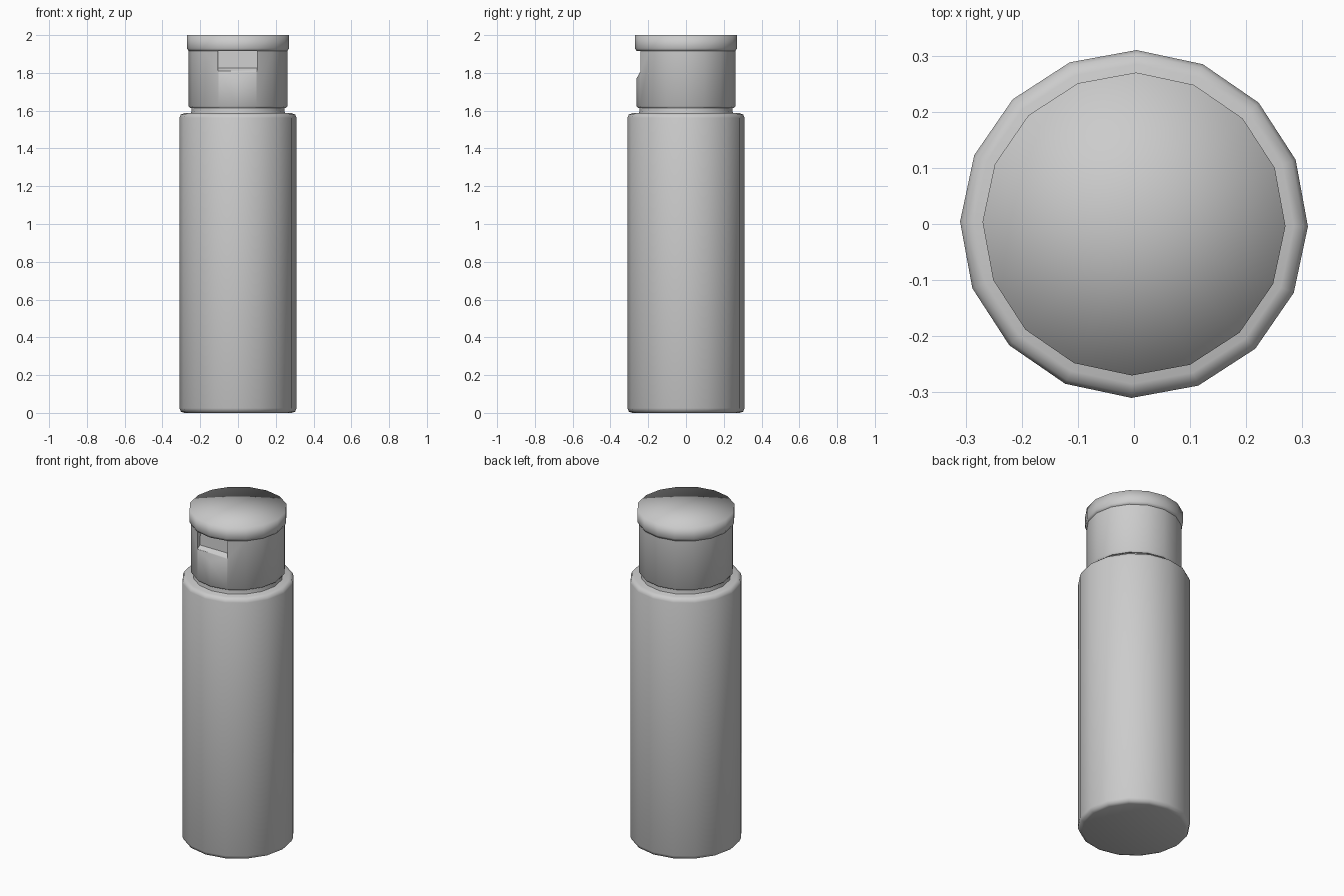
import bpy, bmesh, math

if "Cube" in bpy.data.objects:
    bpy.data.objects.remove(bpy.data.objects["Cube"])

SIDES = 16
TURN = math.radians(-0.8)


def lathe(name, profile):
    """Closed solid of revolution from (radius, z) points, bottom to top."""
    bm = bmesh.new()
    rings = []
    for r, z in profile:
        if r == 0:
            rings.append([bm.verts.new((0, 0, z))] * SIDES)
        else:
            rings.append([bm.verts.new((r * math.cos(TURN + math.tau * i / SIDES),
                                        r * math.sin(TURN + math.tau * i / SIDES), z))
                          for i in range(SIDES)])
    for lo, hi in zip(rings, rings[1:]):
        for i in range(SIDES):
            j = (i + 1) % SIDES
            corners = list(dict.fromkeys([lo[i], lo[j], hi[j], hi[i]]))
            bm.faces.new(corners)
    return finish(name, bm)


def finish(name, bm):
    bmesh.ops.recalc_face_normals(bm, faces=bm.faces[:])
    mesh = bpy.data.meshes.new(name)
    bm.to_mesh(mesh)
    bm.free()
    obj = bpy.data.objects.new(name, mesh)
    bpy.context.collection.objects.link(obj)
    return obj


def smooth(obj, degrees):
    bpy.ops.object.select_all(action='DESELECT')
    obj.select_set(True)
    bpy.context.view_layer.objects.active = obj
    bpy.ops.object.shade_smooth_by_angle(angle=math.radians(degrees))


# Bottle body with softened base and shoulder
body = lathe("bottle_body", [(0, 0), (0.285, 0), (0.303, 0.007), (0.31, 0.025),
                             (0.31, 1.562), (0.303, 1.579), (0.285, 1.587), (0, 1.587)])
smooth(body, 60)

# Narrow neck below the cap
neck = lathe("neck", [(0, 1.58), (0.25, 1.58), (0.246, 1.6), (0.246, 1.63), (0, 1.63)])
smooth(neck, 60)

# Cap base
cap = lathe("cap_base", [(0, 1.615), (0.255, 1.615), (0.262, 1.625),
                         (0.262, 1.925), (0, 1.925)])

# Thumb notch cutter: a prism with a sloping floor at the front
bm = bmesh.new()
side = [(-0.35, 1.77), (-0.262, 1.77), (-0.24, 1.81), (-0.215, 1.825),
        (-0.21, 1.918), (-0.35, 1.918)]
face = bm.faces.new([bm.verts.new((-0.105, y, z)) for y, z in side])
new = bmesh.ops.extrude_face_region(bm, geom=[face])["geom"]
bmesh.ops.translate(bm, vec=(0.205, 0, 0),
                    verts=[v for v in new if isinstance(v, bmesh.types.BMVert)])
cutter = finish("notch_cutter", bm)
cutter.hide_render = True
cutter.hide_set(True)
mod = cap.modifiers.new("notch", 'BOOLEAN')
mod.operation = 'DIFFERENCE'
mod.object = cutter
mod.solver = 'EXACT'
bpy.context.view_layer.objects.active = cap
bpy.ops.object.modifier_apply(modifier=mod.name)
bpy.data.objects.remove(cutter)
smooth(cap, 40)

# Flip lid, its flat top shaded softly into the rim
lid = lathe("flip_lid", [(0, 1.915), (0.262, 1.915), (0.27, 1.93), (0.27, 2.0), (0, 2.0)])
smooth(lid, 100)
